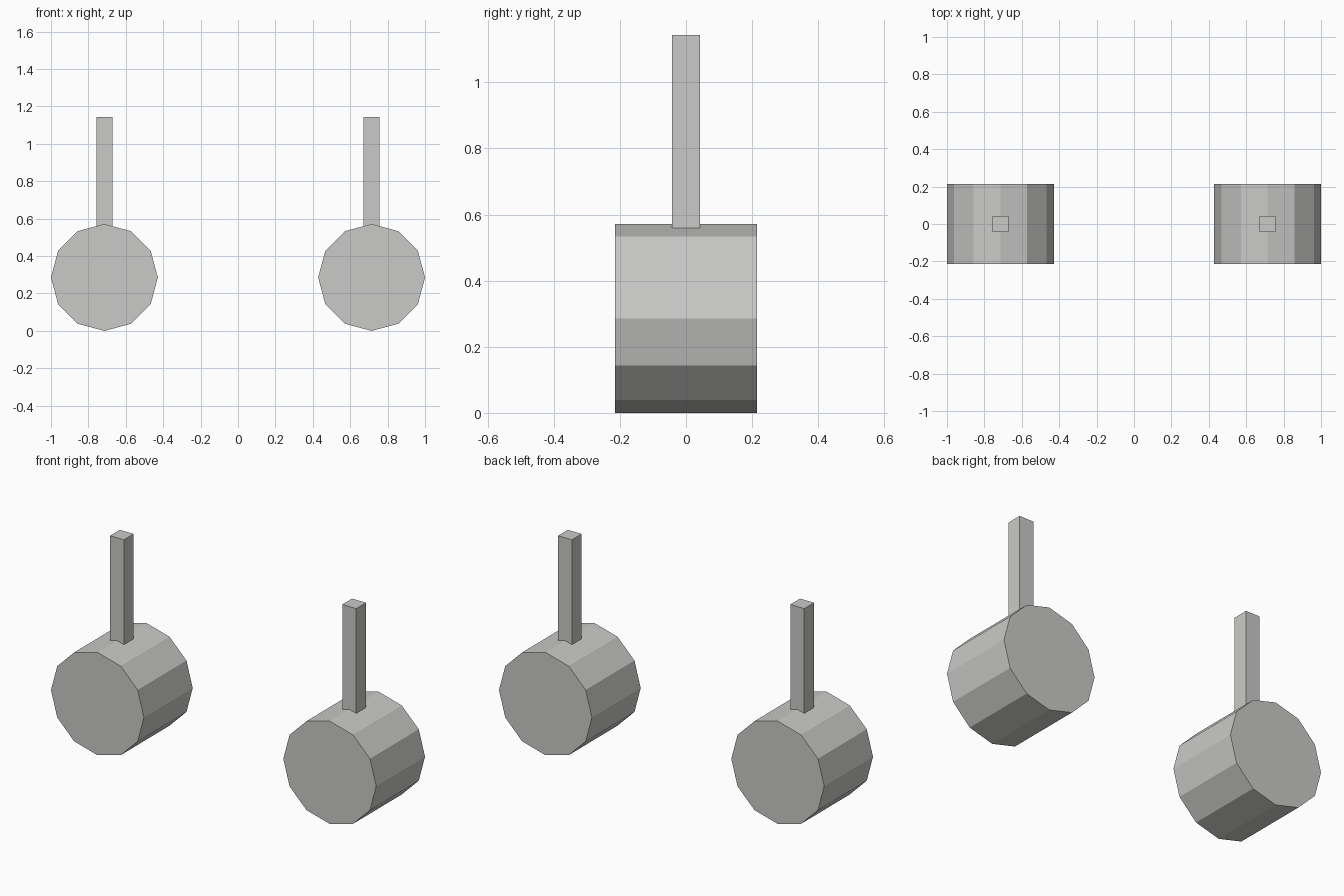
import bpy, math

if "Cube" in bpy.data.objects:
    bpy.data.objects.remove(bpy.data.objects["Cube"])

U = 2 / 7  # drum radius; the other sizes follow from it

grey = bpy.data.materials.new("light grey")
grey.diffuse_color = (0.59, 0.59, 0.575, 1)
grey.use_nodes = True
grey.node_tree.nodes["Principled BSDF"].inputs["Base Color"].default_value = grey.diffuse_color


def finish(name):
    obj = bpy.context.object
    obj.name = name
    obj.data.materials.append(grey)
    bpy.ops.object.transform_apply(location=False, rotation=True, scale=True)


for side, label in ((-1, "left"), (1, "right")):
    x = side * 2.5 * U

    # twelve-sided drum lying along y
    bpy.ops.mesh.primitive_cylinder_add(vertices=12, radius=U, depth=1.5 * U,
                                        location=(x, 0, U),
                                        rotation=(math.pi / 2, 0, 0))
    finish(label + "_drum")

    # square post rising from the drum's axis
    bpy.ops.mesh.primitive_cube_add(size=1, location=(x, 0, 2.5 * U),
                                    scale=(0.3 * U, 0.3 * U, 3 * U))
    finish(label + "_post")
